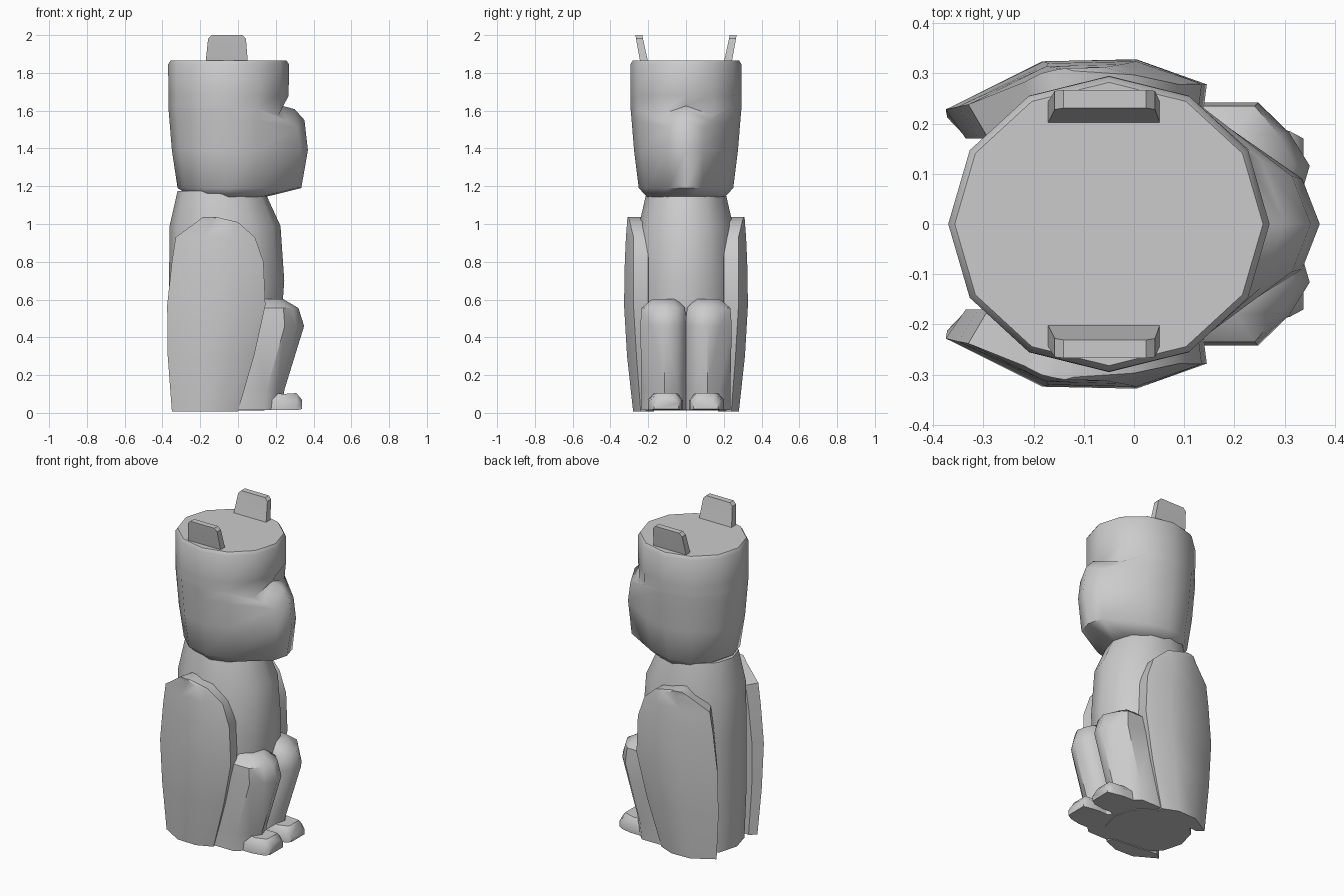
import bpy
import bmesh
from math import sin, cos, pi, radians

cube = bpy.data.objects.get("Cube")
if cube:
    bpy.data.objects.remove(cube, do_unlink=True)

grey = bpy.data.materials.new("plain grey")
grey.use_nodes = True
colour = (0.6, 0.6, 0.6, 1)
grey.diffuse_color = colour
grey.node_tree.nodes["Principled BSDF"].inputs["Base Color"].default_value = colour


def loft(name, rings, angle=40):
    """Skin a stack of equal rings and cap both ends."""
    bm = bmesh.new()
    rows = [[bm.verts.new(p) for p in ring] for ring in rings]
    n = len(rows[0])
    for low, high in zip(rows, rows[1:]):
        for i in range(n):
            j = (i + 1) % n
            bm.faces.new((low[i], low[j], high[j], high[i]))
    bm.faces.new(rows[0])
    bm.faces.new(rows[-1])
    bmesh.ops.recalc_face_normals(bm, faces=bm.faces)
    mesh = bpy.data.meshes.new(name)
    bm.to_mesh(mesh)
    bm.free()
    mesh.materials.append(grey)
    obj = bpy.data.objects.new(name, mesh)
    bpy.context.collection.objects.link(obj)
    bpy.ops.object.select_all(action="DESELECT")
    obj.select_set(True)
    bpy.context.view_layer.objects.active = obj
    bpy.ops.object.shade_smooth_by_angle(angle=radians(angle))
    return obj


def pair(name, rings, angle=40):
    """Build a part on the +y side and its mirror on the -y side."""
    loft(name + "_far", rings, angle)
    loft(name + "_near", [[(x, -y, z) for x, y, z in r] for r in rings], angle)


def oval(x_back, x_front, ry, z, n=12):
    cx, rx = (x_back + x_front) / 2, (x_front - x_back) / 2
    return [(cx + rx * cos(2 * pi * i / n), ry * sin(2 * pi * i / n), z) for i in range(n)]


# Torso: back, front, half width, height
torso = [(-0.35, 0.14, 0.24, 0.012), (-0.365, 0.22, 0.26, 0.35),
         (-0.365, 0.245, 0.265, 0.7), (-0.362, 0.225, 0.25, 0.99),
         (-0.32, 0.14, 0.207, 1.175)]
loft("torso", [oval(*r) for r in torso])

# Head: height, radii, then beak tip x, beak side x and y, side drop
head = [(1.142, 0.19, 0.205, None),
        (1.19, 0.27, 0.25, (0.335, 0.31, 0.09, 0)),
        (1.39, 0.3, 0.275, (0.37, 0.335, 0.09, 0)),
        (1.55, 0.313, 0.288, (0.352, 0.315, 0.095, 0.04)),
        (1.608, 0.318, 0.293, (0.3, 0.255, 0.125, 0.06)),
        (1.625, 0.318, 0.294, (0.235, 0.215, 0.147, 0.05)),
        (1.68, 0.318, 0.295, None),
        (1.845, 0.32, 0.294, None),
        (1.865, 0.307, 0.282, None)]
rings = []
for z, rx, ry, beak in head:
    ring = oval(-0.05 - rx, -0.05 + rx, ry, z)
    if beak:
        tip, side_x, side_y, drop = beak
        ring[0] = (tip, 0, z)
        ring[1] = (side_x, side_y, z - drop)
        ring[-1] = (side_x, -side_y, z - drop)
    rings.append(ring)
loft("head", rings, 55)

# Ears: slanted plates with clipped upper corners
ear = [(-0.172, 0.052, 0.2, 0.242, 1.855), (-0.158, 0.042, 0.228, 0.265, 1.982),
       (-0.14, 0.024, 0.231, 0.267, 2.0)]
pair("ear", [[(a, c, z), (b, c, z), (b, d, z), (a, d, z)] for a, b, c, d, z in ear], 25)

# Wings: back, front, outer y, edge setback, height
wing = [(-0.35, 0.0, 0.28, 0.08, 0.008), (-0.372, 0.085, 0.312, 0.1, 0.3),
        (-0.375, 0.145, 0.328, 0.1, 0.57), (-0.35, 0.135, 0.324, 0.09, 0.8),
        (-0.33, 0.09, 0.318, 0.08, 0.93), (-0.22, 0.0, 0.312, 0.03, 1.01),
        (-0.185, -0.12, 0.31, 0.01, 1.038)]
rings = []
for xb, xf, y, setback, z in wing:
    w = xf - xb
    rings.append([(xb, y - setback, z), (xb + 0.37 * w, y - 0.004, z),
                  (xb + 0.73 * w, y, z), (xf, y - setback / 2, z),
                  (xf - 0.01, 0.2, z), (xb + 0.04, 0.17, z)])
pair("wing", rings, 45)

# Legs: back, front, inner y, outer y, height
leg = [(-0.03, 0.24, 0.0, 0.235, 0.015), (0.0, 0.245, 0.0, 0.235, 0.12),
       (0.08, 0.35, 0.0, 0.242, 0.46), (0.11, 0.32, 0.005, 0.235, 0.555),
       (0.14, 0.24, 0.05, 0.18, 0.602)]
rings = []
for xb, xf, yi, yo, z in leg:
    w, d = xf - xb, yo - yi
    rings.append([(xb, yi, z), (xf - 0.3 * w, yi, z), (xf - 0.08 * w, yi + 0.18 * d, z),
                  (xf, yi + 0.48 * d, z), (xf - 0.15 * w, yi + 0.75 * d, z),
                  (xf - 0.38 * w, yo, z), (xb, yo, z)])
pair("leg", rings, 45)

# Feet: lofted forward, with x, inner y, outer y, base, top
foot = [(0.15, 0.02, 0.2, 0.015, 0.11), (0.24, 0.015, 0.2, 0.015, 0.1),
        (0.31, 0.025, 0.185, 0.015, 0.105), (0.338, 0.04, 0.17, 0.02, 0.07)]
rings = []
for x, yi, yo, z0, z1 in foot:
    mid = z0 + 0.6 * (z1 - z0)
    rings.append([(x, yi, z0), (x, yo, z0), (x, yo, mid),
                  (x, yo - 0.03, z1), (x, yi + 0.03, z1), (x, yi, mid)])
pair("foot", rings, 50)
